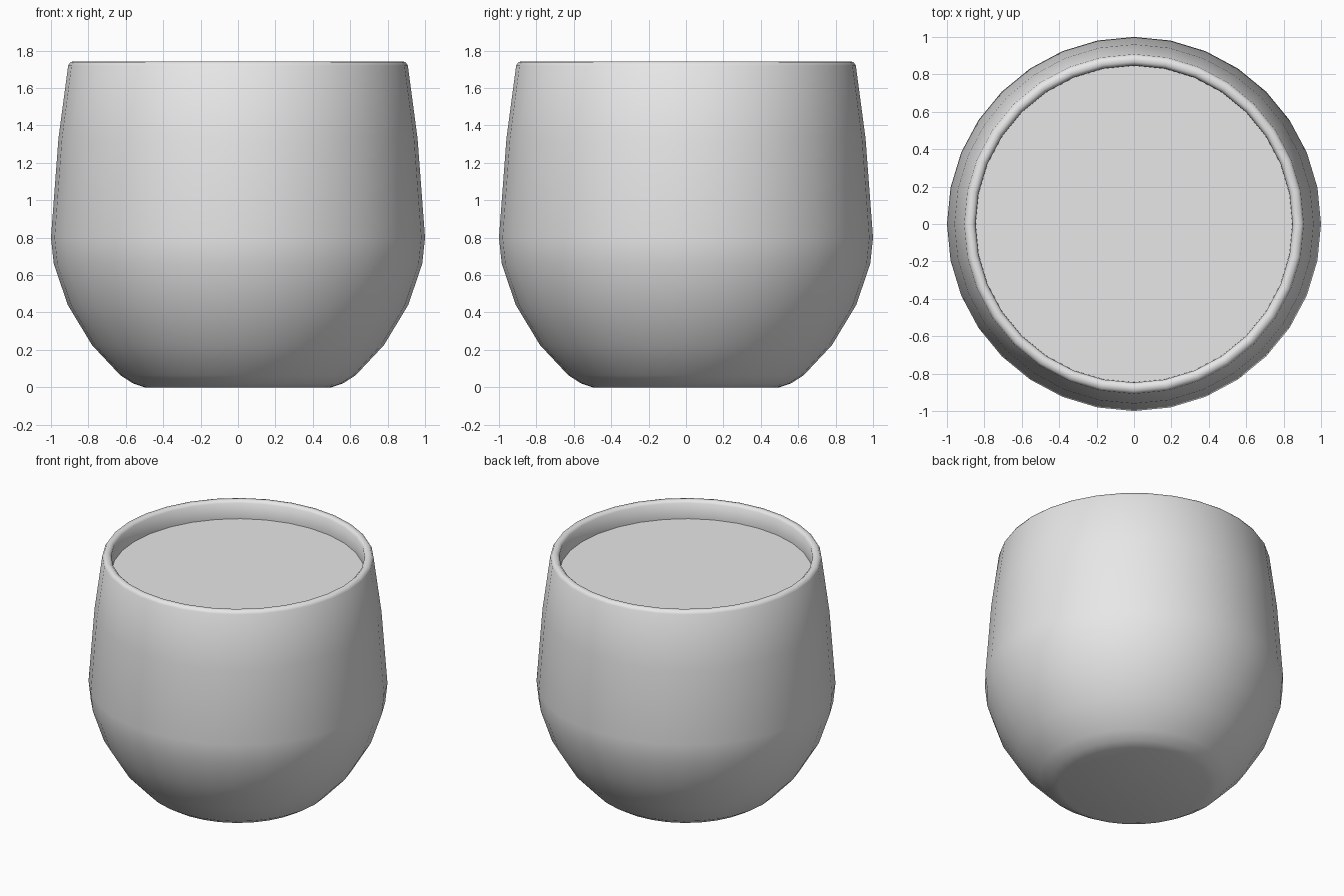
import bpy, bmesh, math

cube = bpy.data.objects.get("Cube")
if cube:
    bpy.data.objects.remove(cube, do_unlink=True)

SIDES = 32

# One plain grey for the whole cup
grey = bpy.data.materials.new("light_grey")
grey.use_nodes = True
colour = (0.8, 0.8, 0.8, 1.0)
grey.diffuse_color = colour
grey.node_tree.nodes["Principled BSDF"].inputs["Base Color"].default_value = colour


def lathe(name, profile):
    """Turn an (radius, height) profile around the z axis."""
    bm = bmesh.new()
    verts = [bm.verts.new((r, 0, z)) for r, z in profile]
    edges = [bm.edges.new(pair) for pair in zip(verts, verts[1:])]
    bmesh.ops.spin(bm, geom=verts + edges, cent=(0, 0, 0), axis=(0, 0, 1),
                   angle=math.tau, steps=SIDES)
    bmesh.ops.remove_doubles(bm, verts=bm.verts, dist=0.0005)
    bmesh.ops.recalc_face_normals(bm, faces=bm.faces)
    mesh = bpy.data.meshes.new(name)
    bm.to_mesh(mesh)
    bm.free()
    mesh.materials.append(grey)
    obj = bpy.data.objects.new(name, mesh)
    bpy.context.collection.objects.link(obj)
    bpy.ops.object.select_all(action="DESELECT")
    obj.select_set(True)
    bpy.context.view_layer.objects.active = obj
    bpy.ops.object.shade_smooth_by_angle(angle=math.radians(65))
    return obj


# Outer wall from the base up, over the rounded rim, and down the inner wall
outside = [(0, 0), (0.5, 0), (0.56, 0.02), (0.63, 0.065), (0.78, 0.225),
           (0.91, 0.44), (0.985, 0.66), (1.0, 0.8), (0.96, 1.33)]
rim = [(0.908, 1.72), (0.895, 1.74), (0.866, 1.742), (0.848, 1.725)]
inside = [(0.846, 1.6), (0.89, 1.3), (0.92, 0.8), (0.84, 0.47),
          (0.6, 0.15), (0, 0.1)]
lathe("cup_body", outside + rim + inside)

# Flat drink surface just below the rim
bpy.ops.mesh.primitive_circle_add(vertices=SIDES, radius=0.847,
                                  fill_type="NGON", location=(0, 0, 1.61))
drink = bpy.context.object
drink.name = "drink_surface"
drink.rotation_euler.z = math.pi / 2
drink.data.materials.append(grey)
